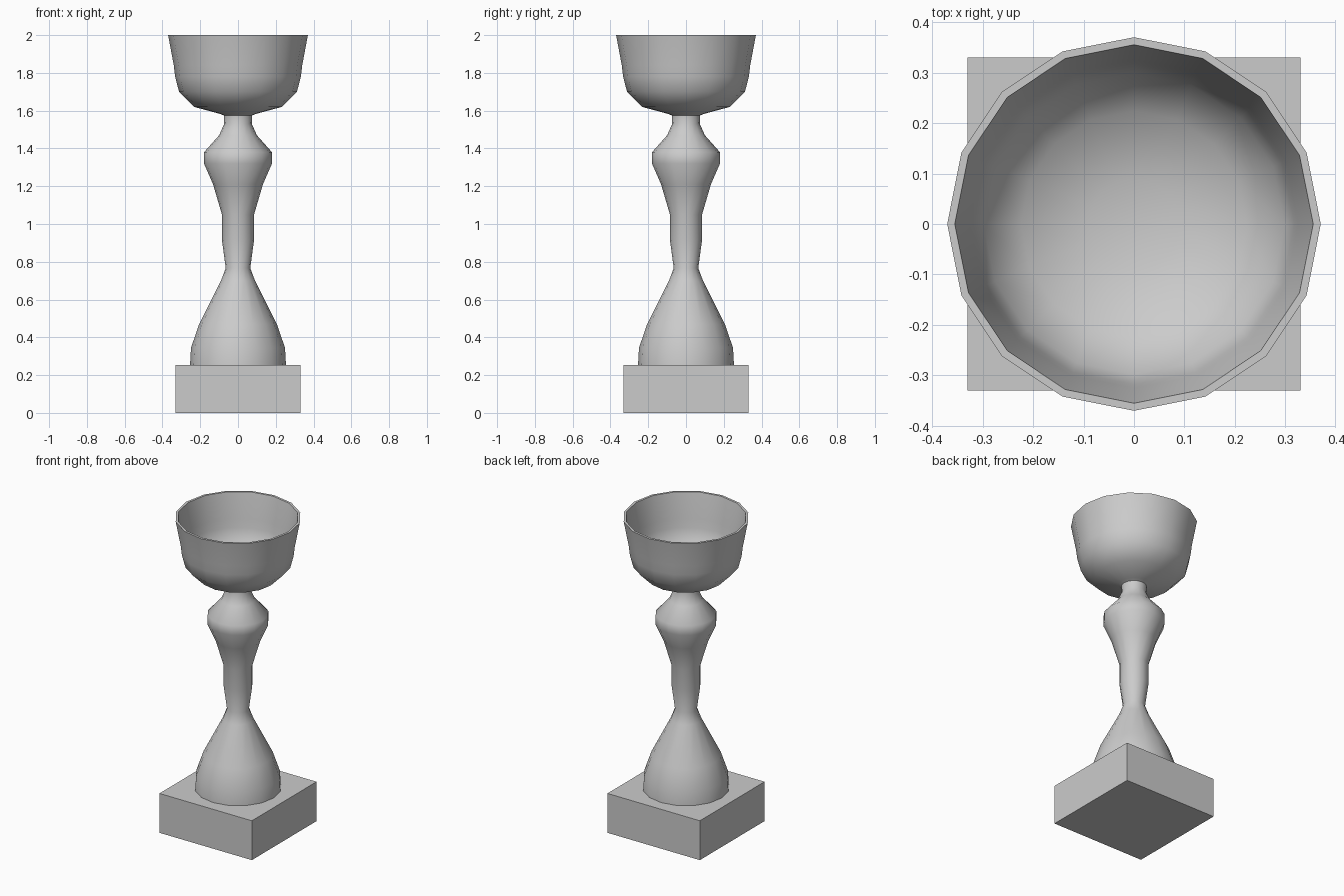
import bpy, bmesh, math

old = bpy.data.objects.get("Cube")
if old:
    bpy.data.objects.remove(old, do_unlink=True)

grey = bpy.data.materials.new("plain grey")
grey.use_nodes = True
grey.diffuse_color = (0.6, 0.6, 0.6, 1)
grey.node_tree.nodes["Principled BSDF"].inputs["Base Color"].default_value = grey.diffuse_color


def finish(name, bm):
    bmesh.ops.recalc_face_normals(bm, faces=bm.faces)
    mesh = bpy.data.meshes.new(name)
    bm.to_mesh(mesh)
    bm.free()
    mesh.materials.append(grey)
    obj = bpy.data.objects.new(name, mesh)
    bpy.context.collection.objects.link(obj)
    return obj


def lathe(name, profile, sides=16):
    """Turn an (radius, height) profile around z; sharp edges stay crisp."""
    bm = bmesh.new()
    verts = [bm.verts.new((r, 0, z)) for r, z in profile]
    edges = [bm.edges.new(pair) for pair in zip(verts, verts[1:])]
    bmesh.ops.spin(bm, geom=verts + edges, cent=(0, 0, 0), axis=(0, 0, 1),
                   angle=math.tau, steps=sides, use_merge=True)
    bmesh.ops.remove_doubles(bm, verts=bm.verts, dist=0.0005)
    obj = finish(name, bm)
    bpy.ops.object.select_all(action='DESELECT')
    obj.select_set(True)
    bpy.context.view_layer.objects.active = obj
    bpy.ops.object.shade_smooth_by_angle(angle=math.radians(50))
    return obj


# Square plinth
bm = bmesh.new()
bmesh.ops.create_cube(bm, size=1)
bmesh.ops.scale(bm, vec=(0.66, 0.66, 0.254), verts=bm.verts)
bmesh.ops.translate(bm, vec=(0, 0, 0.127), verts=bm.verts)
finish("plinth", bm)

# Turned stem with bell foot and knop
lathe("stem", [(0.254, 0.254), (0.249, 0.344), (0.206, 0.47), (0.09, 0.70),
               (0.065, 0.767), (0.085, 0.915), (0.085, 1.05), (0.132, 1.21),
               (0.18, 1.32), (0.18, 1.38), (0.10, 1.47), (0.073, 1.53),
               (0.075, 1.575)])

# Open bowl: outer wall, thin rim, inner wall down to a rounded floor
outer = [(0.075, 1.575), (0.095, 1.583), (0.233, 1.62), (0.312, 1.70),
         (0.333, 1.78), (0.34, 1.84), (0.37, 2.0)]
inner = [(0.355, 2.0), (0.325, 1.84), (0.318, 1.785), (0.298, 1.71),
         (0.224, 1.635), (0.09, 1.60), (0, 1.595)]
lathe("bowl", outer + inner)
